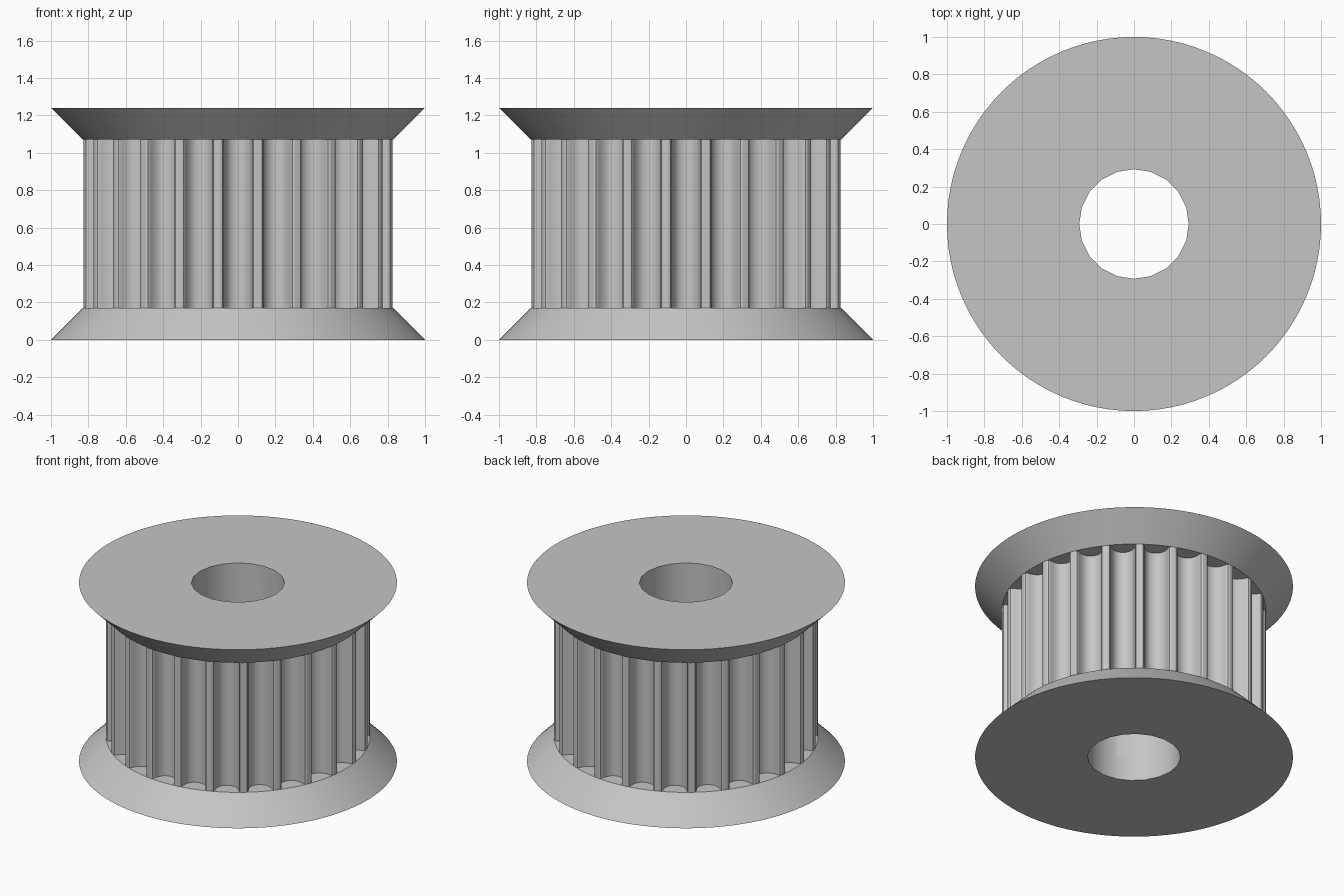
import bpy, bmesh, math
from mathutils import Vector

cube = bpy.data.objects.get("Cube")
if cube:
    bpy.data.objects.remove(cube, do_unlink=True)

HEIGHT, FLANGE, RIM, CORE, BORE, TEETH = 1.24, 0.17, 1.0, 0.83, 0.293, 24

metal = bpy.data.materials.new("light_grey_metal")
metal.use_nodes = True
grey = (0.56, 0.56, 0.56, 1)
metal.diffuse_color = grey
metal.node_tree.nodes["Principled BSDF"].inputs["Base Color"].default_value = grey


def ring(radius, sides):
    return [(radius * math.cos(math.tau * i / sides),
             radius * math.sin(math.tau * i / sides)) for i in range(sides)]


def loft(name, lower, z0, upper, z1):
    """Closed solid between two outlines with matching point counts."""
    bm = bmesh.new()
    a = [bm.verts.new((x, y, z0)) for x, y in lower]
    b = [bm.verts.new((x, y, z1)) for x, y in upper]
    for i in range(len(a)):
        j = (i + 1) % len(a)
        bm.faces.new((a[i], a[j], b[j], b[i]))
    bm.faces.new(a[::-1])
    bm.faces.new(b)
    mesh = bpy.data.meshes.new(name)
    bm.to_mesh(mesh)
    bm.free()
    mesh.materials.append(metal)
    obj = bpy.data.objects.new(name, mesh)
    bpy.context.collection.objects.link(obj)
    return obj


# Rounded belt groove: (half width, depth) from lip to floor
half = [(0.095, 0), (0.083, 0.005), (0.076, 0.017), (0.074, 0.031),
        (0.07, 0.045), (0.064, 0.058), (0.058, 0.07), (0.046, 0.083),
        (0.032, 0.092), (0.016, 0.097)]
groove = [(-u, d) for u, d in half] + [(0, 0.099)] + [(u, d) for u, d in half[::-1]]
outline = []
for i in range(TEETH):
    angle = math.tau * i / TEETH
    out = Vector((math.cos(angle), math.sin(angle)))
    side = Vector((-out.y, out.x))
    outline += [out * (0.825 - d) + side * u for u, d in groove]

# Toothed core between two conical flanges
wide, narrow = ring(RIM, 96), ring(CORE, 96)
parts = [
    loft("toothed_core", outline, FLANGE, outline, HEIGHT - FLANGE),
    loft("bottom_flange", wide, 0, narrow, FLANGE),
    loft("top_flange", narrow, HEIGHT - FLANGE, wide, HEIGHT),
]

# Shaft bore cut through every part
hole = ring(BORE, 20)
cutter = loft("bore_cutter", hole, -0.1, hole, HEIGHT + 0.1)
cutter.hide_render = True
for part in parts:
    bpy.ops.object.select_all(action="DESELECT")
    part.select_set(True)
    bpy.context.view_layer.objects.active = part
    cut = part.modifiers.new("shaft_bore", "BOOLEAN")
    cut.operation, cut.solver, cut.object = "DIFFERENCE", "EXACT", cutter
    bpy.ops.object.modifier_apply(modifier=cut.name)
    bpy.ops.object.shade_smooth_by_angle(angle=math.radians(30))
bpy.data.objects.remove(cutter, do_unlink=True)
